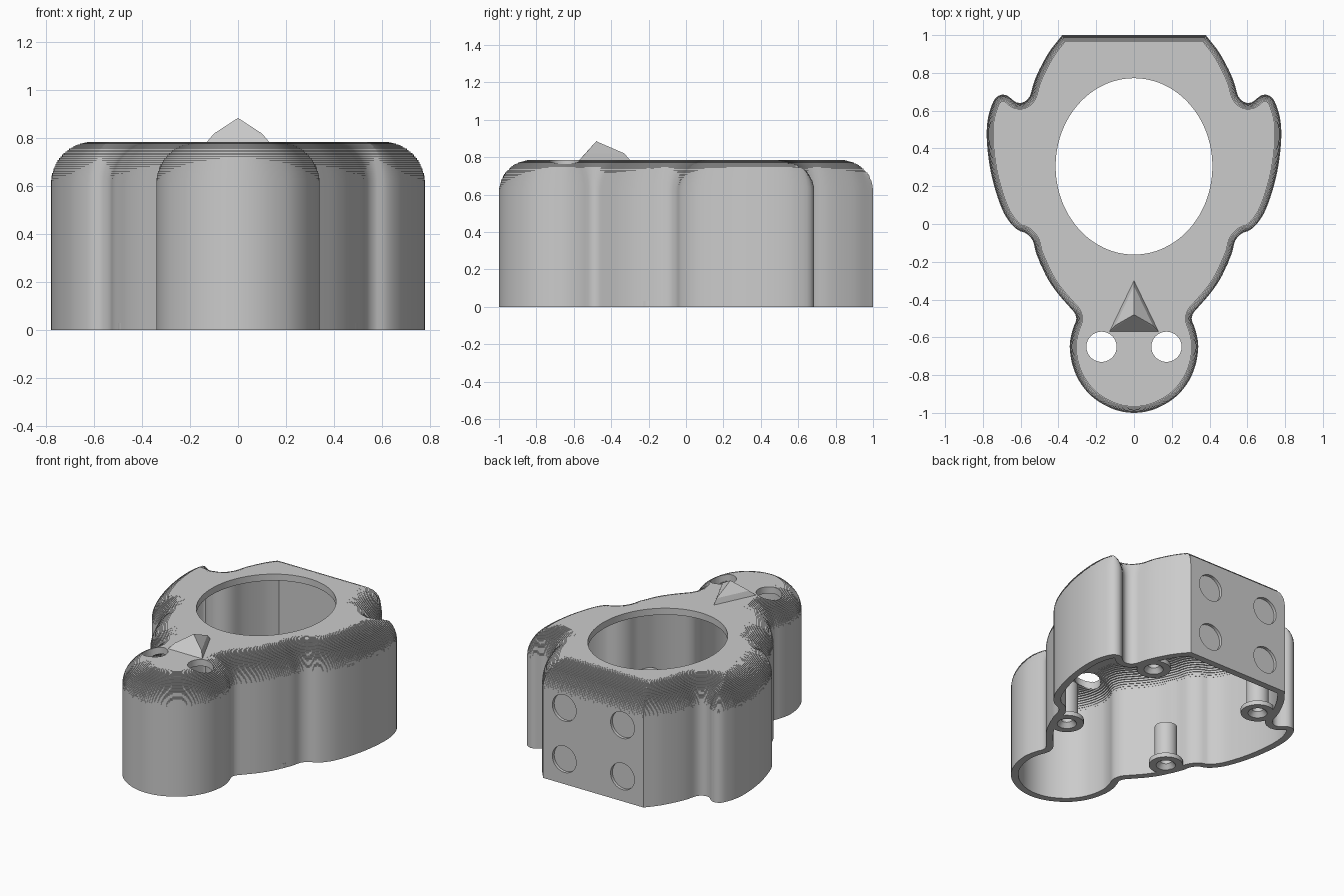
import bpy, bmesh, math
from mathutils import Vector

if "Cube" in bpy.data.objects:
    bpy.data.objects.remove(bpy.data.objects["Cube"])

TOP, R, WALL = 0.785, 0.18, 0.045      # lid height, edge rounding, shell thickness
Z0 = TOP - R

grey = bpy.data.materials.new("plain grey")
grey.diffuse_color = (0.6, 0.6, 0.6, 1)
grey.use_nodes = True
grey.node_tree.nodes["Principled BSDF"].inputs["Base Color"].default_value = grey.diffuse_color

# Right half of the outline, from the flat back round the fin to the head
HALF = [(.38, 1), (.40, .975), (.45, .91), (.50, .82), (.53, .75), (.55, .68),
        (.575, .65), (.61, .64), (.64, .655), (.67, .68), (.70, .685), (.735, .665),
        (.76, .61), (.775, .55), (.78, .47), (.773, .37), (.755, .26), (.725, .15),
        (.69, .06), (.65, 0), (.61, -.035), (.57, -.05), (.535, -.09), (.52, -.15),
        (.495, -.21), (.46, -.285), (.41, -.36), (.35, -.43), (.315, -.47),
        (.305, -.505), (.32, -.545), (.335, -.6), (.34, -.66), (.325, -.75),
        (.285, -.84), (.215, -.92), (.11, -.98), (0, -1)]


def smooth_curve(pts, per=12):
    """Catmull-Rom curve through the points."""
    p = [Vector(q) for q in pts]
    p = [p[0]] + p + [Vector((-p[-2].x, p[-2].y))]
    out = []
    for a, b, c, d in zip(p, p[1:], p[2:], p[3:]):
        for k in range(per):
            t = k / per
            out.append(0.5 * (2 * b + (c - a) * t + (2 * a - 5 * b + 4 * c - d) * t * t
                              + (3 * b - a - 3 * c + d) * t ** 3))
    return out + [p[-2]]


def resample(pts, n):
    """n + 1 points evenly spaced along the curve."""
    acc = [0]
    for a, b in zip(pts, pts[1:]):
        acc.append(acc[-1] + (b - a).length)
    out, j = [], 0
    for i in range(n + 1):
        s = acc[-1] * i / n
        while j < len(pts) - 2 and acc[j + 1] < s:
            j += 1
        t = (s - acc[j]) / max(acc[j + 1] - acc[j], 1e-9)
        out.append(pts[j].lerp(pts[j + 1], min(t, 1)))
    return out


right = [Vector((.38 * i / 18, 1)) for i in range(18)] + resample(smooth_curve(HALF), 120)
loop = right + [Vector((-p.x, p.y)) for p in reversed(right[1:-1])]
N = len(loop)
normals = []
for i in range(N):
    t = (loop[(i + 1) % N] - loop[i - 1]).normalized()
    normals.append(Vector((t.y, -t.x)))       # clockwise loop: points inward


def inset(d):
    """Outline moved inward; points that overrun are gathered at the crossing."""
    pts = [p + n * d for p, n in zip(loop, normals)]
    if d < 1e-6:
        return pts
    lim = (d - min(.003, d * .1)) ** 2
    ok = [all((q.x - p.x) ** 2 + (q.y - p.y) ** 2 >= lim for p in loop) for q in pts]
    res = list(pts)
    for i in range(N):
        if not ok[i]:
            a, b = i, i
            while not ok[a % N]:
                a -= 1
            while not ok[b % N]:
                b += 1
            res[i] = (pts[a % N] + pts[b % N]) / 2
    return res


def add_object(name, bm):
    bmesh.ops.recalc_face_normals(bm, faces=bm.faces)
    me = bpy.data.meshes.new(name)
    bm.to_mesh(me)
    bm.free()
    me.materials.append(grey)
    ob = bpy.data.objects.new(name, me)
    bpy.context.collection.objects.link(ob)
    return ob


def shade(ob):
    bpy.ops.object.select_all(action='DESELECT')
    ob.select_set(True)
    bpy.context.view_layer.objects.active = ob
    bpy.ops.object.shade_smooth_by_angle(angle=math.radians(30))


def stepped_rings(r, steps):
    """Wall from the floor up, then a rounded edge in thin flat layers."""
    rings = [(inset(R - r), 0)]
    for k in range(steps):
        a = math.pi / 2 * (k + 1) / steps
        z = Z0 + r * math.sin(a)
        rings.append((rings[-1][0], z))
        if k < steps - 1:
            rings.append((inset(R - r * math.cos(a)), z))
    return rings


# Hollow body shell: inner skin down, round the rim, outer skin up
rings = stepped_rings(R - WALL, 14)[::-1] + stepped_rings(R, 28)
bm = bmesh.new()
rows = [[bm.verts.new((p.x, p.y, z)) for p in pts] for pts, z in rings]
for lo, hi in zip(rows, rows[1:]):
    for i in range(N):
        j = (i + 1) % N
        bm.faces.new((lo[i], lo[j], hi[j], hi[i]))
bm.faces.new(rows[0])
bm.faces.new(rows[-1])
bmesh.ops.remove_doubles(bm, verts=bm.verts, dist=1e-5)
body = add_object("body_shell", bm)

# Cutters: large oval opening, two eye holes, four round recesses in the back
bm = bmesh.new()


def cut_cylinder(center, rx, ry, depth, seg, along_y=False):
    made = bmesh.ops.create_cone(bm, cap_ends=True, segments=seg, radius1=1, radius2=1, depth=depth)
    for v in made['verts']:
        x, y, z = v.co.x * rx, v.co.y * ry, v.co.z
        v.co = Vector((x, z, y) if along_y else (x, y, z)) + Vector(center)


cut_cylinder((0, .305, .8), .415, .467, .5, 96)
for s in (-1, 1):
    cut_cylinder((s * .172, -.65, .8), .08, .08, .5, 40)
    for z in (.17, .52):
        cut_cylinder((s * .22, 1.03, z), .09, .09, .1, 40, True)
cutter = add_object("cutter", bm)
cutter.hide_render = True

mod = body.modifiers.new("openings", 'BOOLEAN')
mod.operation = 'DIFFERENCE'
mod.solver = 'EXACT'
mod.object = cutter
bpy.context.view_layer.objects.active = body
bpy.ops.object.modifier_apply(modifier=mod.name)
bpy.data.objects.remove(cutter)
shade(body)

# Faceted crest behind the eyes, with its point towards the back
bm = bmesh.new()
for co in [(0, -.48, .885), (0, -.33, .82), (0, -.3, .785), (0, -.3, .77),
           (.1, -.537, .82), (-.1, -.537, .82), (.13, -.57, .785), (-.13, -.57, .785),
           (.13, -.57, .77), (-.13, -.57, .77)]:
    bm.verts.new(co)
bmesh.ops.convex_hull(bm, input=bm.verts)
add_object("crest", bm)

# Flanged screw posts under the rim
POST = [(.06, 0), (.105, 0), (.105, .03), (.07, .03), (.07, .27), (.035, .27), (.035, .03)]
for name, x, y in [("front_post", .40, -.17), ("rear_post", .42, .69)]:
    for side, s in (("right", 1), ("left", -1)):
        bm = bmesh.new()
        seg = 36
        rows = [[bm.verts.new((s * x + r * math.cos(2 * math.pi * i / seg),
                               y + r * math.sin(2 * math.pi * i / seg), z))
                 for i in range(seg)] for r, z in POST]
        for k in range(len(rows)):
            a, b = rows[k - 1], rows[k]
            for i in range(seg):
                bm.faces.new((a[i], a[(i + 1) % seg], b[(i + 1) % seg], b[i]))
        shade(add_object(f"{name}_{side}", bm))
